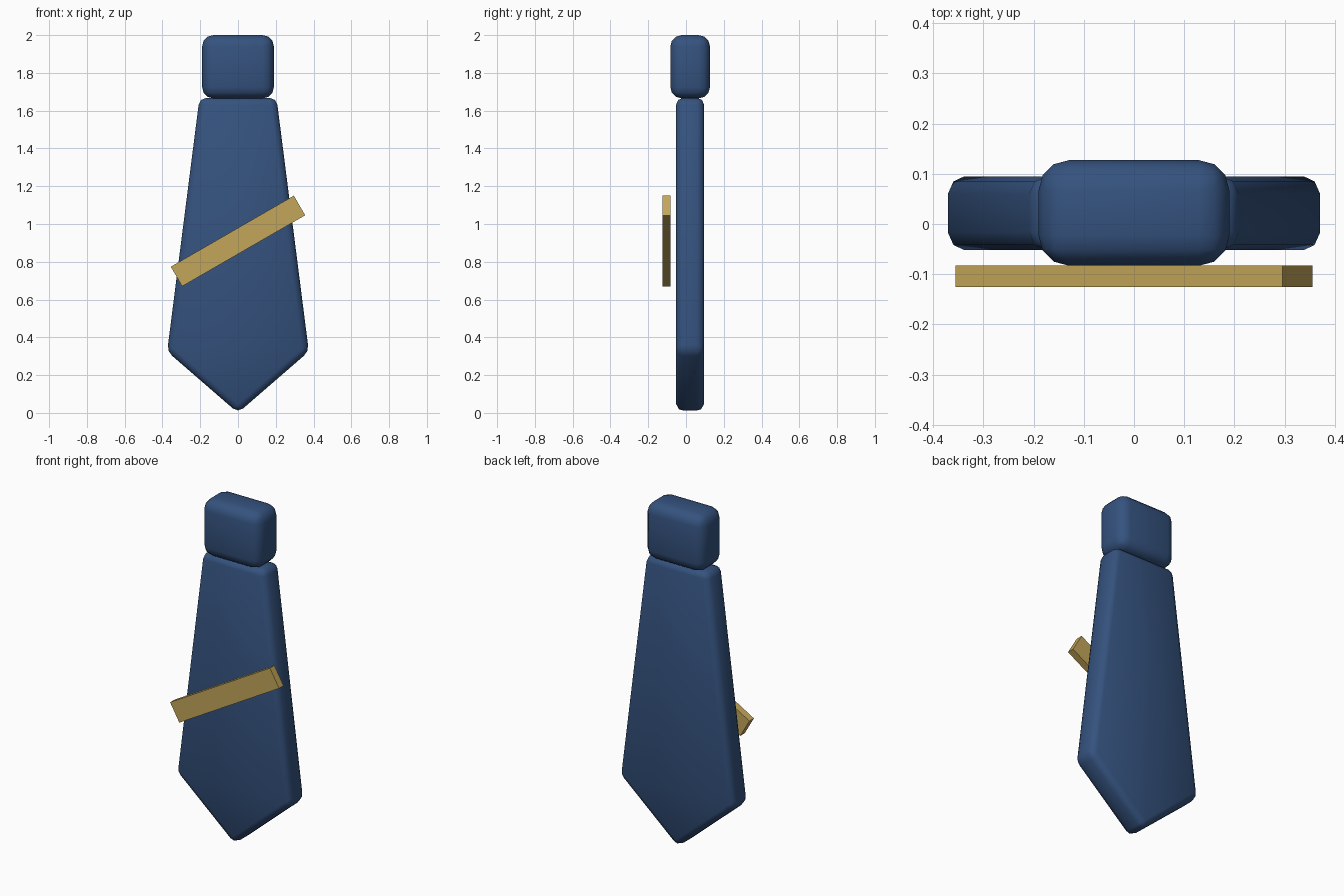
import bpy, bmesh, math
from mathutils import Matrix

if "Cube" in bpy.data.objects:
    bpy.data.objects.remove(bpy.data.objects["Cube"])


def material(name, rgb):
    m = bpy.data.materials.new(name)
    m.diffuse_color = (*rgb, 1)
    m.use_nodes = True
    m.node_tree.nodes["Principled BSDF"].inputs["Base Color"].default_value = m.diffuse_color
    return m


navy = material("navy_cloth", (0.035, 0.085, 0.21))
gold = material("gold_stripe", (0.55, 0.38, 0.10))


def slab(name, profile, y0, y1, mat, bevel=0, segments=2):
    """Extrude an x/z outline from y0 to y1, with optional rounded edges."""
    bm = bmesh.new()
    face = bm.faces.new([bm.verts.new((x, y0, z)) for x, z in profile])
    ext = bmesh.ops.extrude_face_region(bm, geom=[face])
    for v in ext["geom"]:
        if isinstance(v, bmesh.types.BMVert):
            v.co.y = y1
    bmesh.ops.recalc_face_normals(bm, faces=bm.faces)
    me = bpy.data.meshes.new(name)
    bm.to_mesh(me)
    bm.free()
    me.materials.append(mat)
    ob = bpy.data.objects.new(name, me)
    bpy.context.collection.objects.link(ob)
    if bevel:
        mod = ob.modifiers.new("rounding", 'BEVEL')
        mod.width = bevel
        mod.segments = segments
        mod.limit_method = 'NONE'
        me.shade_smooth()
    return ob


def rect(w, z0, z1):
    return [(-w, z0), (w, z0), (w, z1), (-w, z1)]


# Knot at the top
slab("knot", rect(0.19, 1.665, 2.0), -0.083, 0.127, navy, 0.06, 3)

# Tapered blade with pointed tip
slab("blade", [(0, 0), (0.375, 0.325), (0.204, 1.667), (-0.204, 1.667), (-0.375, 0.325)],
     -0.052, 0.095, navy, 0.035, 2)

# Diagonal stripe across the front
stripe = slab("stripe", rect(0.376, -0.06, 0.06), -0.125, -0.083, gold)
stripe.data.transform(Matrix.Translation((0, 0, 0.91)) @ Matrix.Rotation(math.radians(-30), 4, 'Y'))
